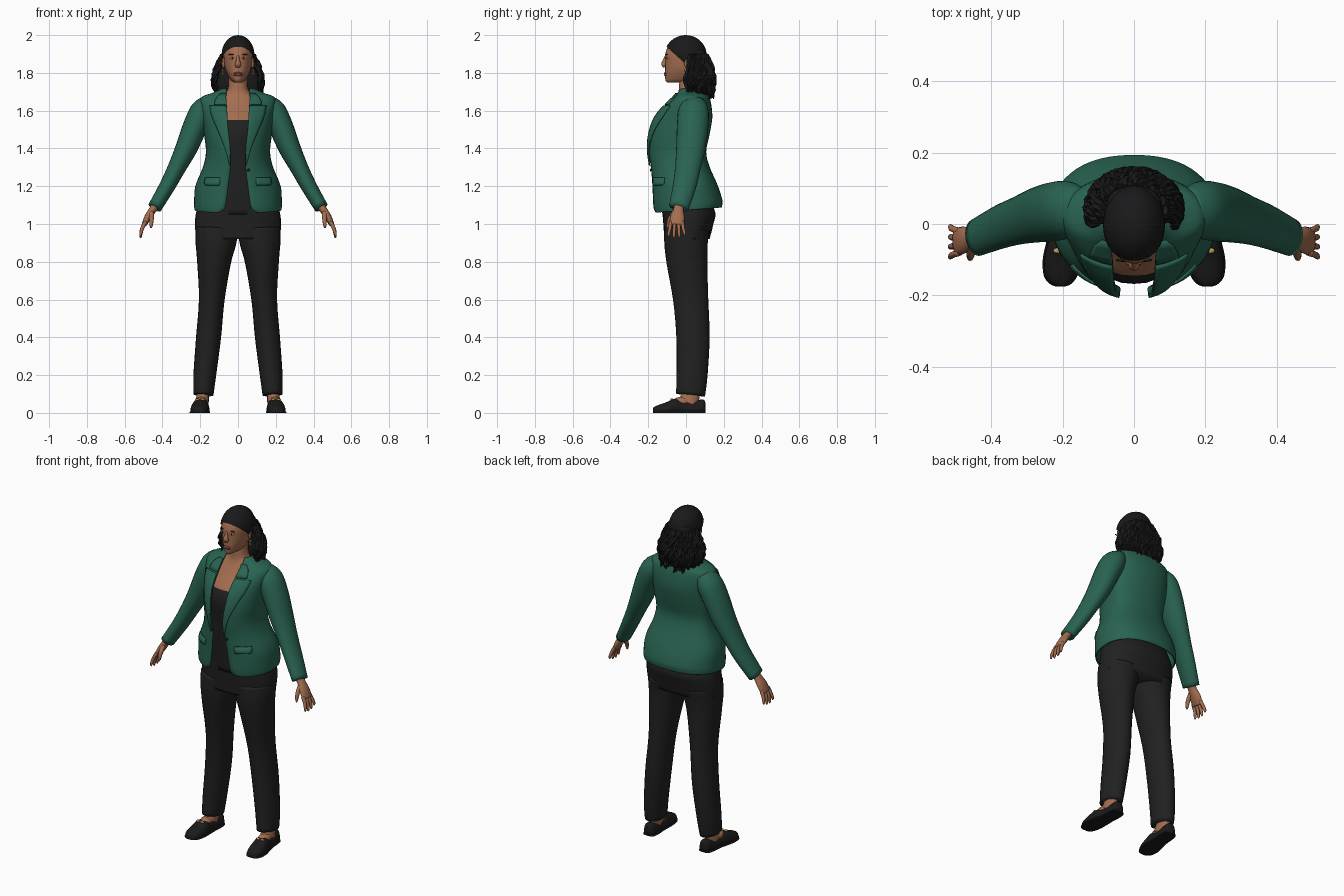
import bpy, bmesh, math, random
from mathutils import Vector, Matrix

random.seed(4)
if "Cube" in bpy.data.objects:
    bpy.data.objects.remove(bpy.data.objects["Cube"])


def material(name, red, green, blue):
    mat = bpy.data.materials.new(name)
    mat.use_nodes = True
    color = (red, green, blue, 1)
    mat.diffuse_color = color
    bsdf = mat.node_tree.nodes["Principled BSDF"]
    bsdf.inputs["Base Color"].default_value = color
    bsdf.inputs["Roughness"].default_value = 0.8
    return mat


GREEN = material("jacket green", 0.022, 0.125, 0.083)
SKIN = material("warm brown skin", 0.37, 0.155, 0.08)
BLACK = material("trouser black", 0.015, 0.015, 0.016)
HAIR = material("hair black", 0.01, 0.01, 0.011)
LEATHER = material("shoe leather", 0.012, 0.011, 0.011)
GOLD = material("gold", 0.5, 0.33, 0.12)
WHITE = material("eye white", 0.6, 0.55, 0.5)
IRIS = material("iris brown", 0.03, 0.015, 0.01)
LIPS = material("lip brown", 0.27, 0.085, 0.06)


def finish(name, bm, mat, mirror=False, thick=0, smooth=True):
    bmesh.ops.recalc_face_normals(bm, faces=bm.faces)
    mesh = bpy.data.meshes.new(name)
    for face in bm.faces:
        face.smooth = smooth
    bm.to_mesh(mesh)
    bm.free()
    mesh.materials.append(mat)
    obj = bpy.data.objects.new(name, mesh)
    bpy.context.collection.objects.link(obj)
    if mirror:
        obj.modifiers.new("mirror", "MIRROR")
    if thick:
        solid = obj.modifiers.new("thickness", "SOLIDIFY")
        solid.thickness, solid.offset = thick, 0
    return obj


def spline(rows, steps=4):
    """Smooth curve of tuples through the given rows."""
    out = []
    last = len(rows) - 1
    for i in range(last):
        around = zip(rows[max(i - 1, 0)], rows[i], rows[i + 1], rows[min(i + 2, last)])
        around = list(around)
        for k in range(steps):
            t = k / steps
            out.append(tuple(
                b + t / 2 * (c - a + t * (2 * a - 5 * b + 4 * c - d + t * (3 * (b - c) + d - a)))
                for a, b, c, d in around))
    return out + [rows[-1]]


def skin(name, rings, mat, closed=True, **options):
    """Surface stretched over a list of rings of points."""
    bm = bmesh.new()
    loops = [[bm.verts.new(p) for p in ring] for ring in rings]
    count = len(loops[0])
    for low, high in zip(loops, loops[1:]):
        for i in range(count if closed else count - 1):
            j = (i + 1) % count
            bm.faces.new((low[i], low[j], high[j], high[i]))
    if closed:
        bm.faces.new(loops[0])
        bm.faces.new(loops[-1])
    return finish(name, bm, mat, **options)


def turn(count):
    return [2 * math.pi * i / count for i in range(count)]


def tube(name, rows, mat, sides=16, steps=4, **options):
    """Tube along rows of x, y, z, width, depth."""
    rows = spline(rows, steps)
    rings = []
    for i, (x, y, z, wide, deep) in enumerate(rows):
        ahead = Vector(rows[min(i + 1, len(rows) - 1)][:3])
        along = (ahead - Vector(rows[max(i - 1, 0)][:3])).normalized()
        side = along.cross(Vector((0, 1, 0))).normalized()
        front = side.cross(along)
        rings.append([Vector((x, y, z)) + side * wide * math.cos(a) + front * deep * math.sin(a)
                      for a in turn(sides)])
    return skin(name, rings, mat, **options)


def power(value, p):
    return math.copysign(abs(value) ** p, value)


def body(name, rows, mat, middle=0.02, p=0.9, sides=32):
    """Upright form from rows of z, half width, front y, back y."""
    rings = []
    for z, wide, front, back in spline(rows):
        rings.append([(wide * power(math.sin(a), p),
                       middle + ((front if math.cos(a) > 0 else back) - middle) * abs(math.cos(a)) ** p, z)
                      for a in turn(sides)])
    return skin(name, rings, mat)


def ball(name, place, size, mat, mirror=False, cut=None, detail=16):
    bm = bmesh.new()
    bmesh.ops.create_uvsphere(bm, u_segments=2 * detail, v_segments=detail, radius=1,
                              matrix=Matrix.Translation(place) @ Matrix.Diagonal((*size, 1)))
    if cut:
        bmesh.ops.bisect_plane(bm, geom=bm.verts[:] + bm.edges[:] + bm.faces[:],
                               plane_co=cut[0], plane_no=cut[1], clear_inner=True)
    return finish(name, bm, mat, mirror=mirror)


# Trousers
body("trouser_hips", [(0.92, 0.222, -0.115, 0.125), (1, 0.228, -0.12, 0.145),
                      (1.06, 0.222, -0.125, 0.155), (1.15, 0.2, -0.13, 0.12)], BLACK)
tube("trouser_legs", [(0.112, 0.005, 0.97, 0.113, 0.12), (0.118, 0, 0.9, 0.108, 0.115),
                      (0.127, 0.005, 0.8, 0.09, 0.108), (0.139, 0.025, 0.6, 0.068, 0.093),
                      (0.156, 0.037, 0.4, 0.066, 0.088), (0.176, 0.032, 0.2, 0.06, 0.082),
                      (0.183, 0.024, 0.095, 0.053, 0.077)], BLACK, sides=24, mirror=True)

# Torso with a straight neckline on the top
torso = body("torso_and_neck", [(1.05, 0.195, -0.125, 0.12), (1.2, 0.185, -0.14, 0.1),
                                (1.36, 0.14, -0.155, 0.07), (1.48, 0.15, -0.168, 0.09),
                                (1.55, 0.155, -0.145, 0.1), (1.62, 0.145, -0.088, 0.1),
                                (1.67, 0.105, -0.052, 0.085), (1.7, 0.062, -0.04, 0.07),
                                (1.74, 0.05, -0.036, 0.06), (1.8, 0.05, -0.03, 0.06)], SKIN)
torso.data.materials.append(BLACK)
for face in torso.data.polygons:
    face.material_index = int(face.center.z < 1.55)

# Jacket: rows of z, half width, front y, back y, half opening
JACKET = spline([(1.06, 0.226, -0.168, 0.185, 0.1), (1.075, 0.228, -0.172, 0.188, 0.076),
                 (1.11, 0.228, -0.175, 0.188, 0.064), (1.2, 0.222, -0.177, 0.165, 0.052),
                 (1.3, 0.182, -0.185, 0.122, 0.04), (1.38, 0.166, -0.197, 0.103, 0.04),
                 (1.47, 0.175, -0.194, 0.12, 0.05), (1.56, 0.185, -0.165, 0.135, 0.056),
                 (1.63, 0.197, -0.108, 0.13, 0.06), (1.67, 0.188, -0.064, 0.12, 0.064),
                 (1.69, 0.135, -0.05, 0.108, 0.063), (1.715, 0.08, -0.035, 0.09, 0.06)])
ROUND, MID = 0.88, 0.02


def jacket_front(x, z):
    for low, high in zip(JACKET, JACKET[1:]):
        if low[0] <= z <= high[0]:
            t = (z - low[0]) / (high[0] - low[0])
            wide, front = (low[i] + t * (high[i] - low[i]) for i in (1, 2))
            return MID + (front - MID) * max(0, 1 - (x / wide) ** (2 / ROUND)) ** (ROUND / 2)


rings = []
for z, wide, front, back, gap in JACKET:
    start = math.asin((gap / wide) ** (1 / ROUND))
    ring = []
    for i in range(25):
        a = start + (math.pi - start) * i / 24
        c = math.cos(a)
        y = MID + ((front if c > 0 else back) - MID) * abs(c) ** ROUND
        lift = 0.08 * (y + 0.17) * max(0, 1.2 - z) / 0.14
        ring.append((0 if i == 24 else wide * math.sin(a) ** ROUND, y, z + lift))
    rings.append(ring)
skin("jacket_body", rings, GREEN, closed=False, mirror=True, thick=0.008)


def panel(name, rows, mat=GREEN, lift=0.01, thick=0.007):
    """Cloth plate lying on the jacket front, from rows of z, inner x, outer x."""
    rings = [[(x, jacket_front(x, z) - lift, z)
              for x in (inner + (outer - inner) * i / 6 for i in range(7))]
             for z, inner, outer in rows]
    skin(name, rings, mat, closed=False, mirror=True, thick=thick)


panel("lapels", spline([(1.31, 0.04, 0.045), (1.4, 0.041, 0.068), (1.5, 0.052, 0.108),
                        (1.57, 0.056, 0.138), (1.625, 0.06, 0.15)]))
panel("collar", [(1.632, 0.06, 0.125), (1.65, 0.061, 0.122), (1.67, 0.063, 0.112), (1.69, 0.062, 0.09)])
panel("pocket_flaps", [(1.205, 0.1, 0.172), (1.215, 0.096, 0.178), (1.245, 0.096, 0.172)])
ball("jacket_button", (0.056, -0.187, 1.285), (0.008, 0.004, 0.008), LEATHER, detail=8)

# Sleeves and hands
tube("sleeves", [(0.15, 0.04, 1.645, 0.045, 0.06), (0.185, 0.04, 1.6, 0.066, 0.08),
                 (0.225, 0.035, 1.52, 0.065, 0.083), (0.274, 0.025, 1.4, 0.058, 0.077),
                 (0.323, 0.01, 1.3, 0.048, 0.068), (0.375, -0.008, 1.2, 0.042, 0.062),
                 (0.441, -0.038, 1.087, 0.037, 0.053)], GREEN, sides=24, mirror=True)
tube("palms", [(0.428, -0.035, 1.11, 0.022, 0.028), (0.452, -0.04, 1.075, 0.02, 0.027),
               (0.477, -0.045, 1.035, 0.019, 0.038), (0.498, -0.05, 0.995, 0.013, 0.038)],
     SKIN, mirror=True)
for i, finger in enumerate(("index", "middle", "ring", "little")):
    y, tip = -0.08 + 0.02 * i, 0.937 - 0.012 * math.sin(i + 0.3)
    spread = 0.4 * (y + 0.05)
    tube(finger + "_fingers", [(0.49, y, 1.012, 0.011, 0.01), (0.508, y + spread / 2, 0.975, 0.01, 0.009),
                               (0.515, y + spread, tip + 0.012, 0.007, 0.008),
                               (0.514, y + spread, tip, 0.003, 0.003)], SKIN, sides=8, mirror=True)
tube("thumbs", [(0.458, -0.06, 1.06, 0.014, 0.014), (0.458, -0.085, 1.025, 0.012, 0.012),
                (0.46, -0.096, 0.99, 0.008, 0.008), (0.461, -0.098, 0.978, 0.003, 0.003)],
     SKIN, sides=8, mirror=True)

# Shoes: rows of y, centre x, half width, height
SHOE = spline([(0.103, 0.186, 0.012, 0.05), (0.093, 0.186, 0.03, 0.07), (0.05, 0.188, 0.037, 0.066),
               (0, 0.192, 0.038, 0.058), (-0.055, 0.198, 0.045, 0.075), (-0.1, 0.203, 0.049, 0.058),
               (-0.145, 0.206, 0.043, 0.042), (-0.168, 0.206, 0.026, 0.032), (-0.175, 0.206, 0.01, 0.024)])


def shoe_part(name, mat, grow, height=None):
    rings = [[(x + (wide + grow) * power(math.cos(a), 0.7), y,
               (height or top) * max(0, math.sin(a)) ** 0.7) for a in turn(20)]
             for y, x, wide, top in SHOE]
    skin(name, rings, mat, mirror=True)


shoe_part("shoe_uppers", LEATHER, 0)
shoe_part("shoe_soles", LEATHER, 0.004, 0.016)
tube("ankles", [(0.185, 0.035, 0.15, 0.032, 0.04), (0.187, 0.025, 0.09, 0.033, 0.048),
                (0.19, 0.01, 0.05, 0.035, 0.055)], SKIN, mirror=True)
ball("insteps", (0.194, -0.02, 0.06), (0.032, 0.05, 0.025), SKIN, mirror=True)
for bar in (-1, 1):
    ball("shoe_buckles", (0.201 + bar * 0.014, -0.075, 0.071), (0.012, 0.008, 0.006), GOLD, mirror=True, detail=6)

# Head and face
body("head", [(1.75, 0.022, -0.1, -0.05), (1.762, 0.038, -0.109, -0.01), (1.79, 0.055, -0.111, 0.03),
              (1.82, 0.067, -0.11, 0.06), (1.86, 0.074, -0.11, 0.08), (1.9, 0.076, -0.11, 0.09),
              (1.94, 0.069, -0.094, 0.088), (1.972, 0.048, -0.058, 0.06)], SKIN, middle=0, p=0.95)
tube("nose", [(0, -0.105, 1.89, 0.007, 0.006), (0, -0.112, 1.868, 0.009, 0.01),
              (0, -0.117, 1.846, 0.016, 0.014), (0, -0.113, 1.83, 0.011, 0.006)], SKIN, sides=12)
ball("eyes", (0.03, -0.099, 1.878), (0.014, 0.006, 0.006), WHITE, mirror=True, detail=8)
ball("irises", (0.03, -0.1035, 1.878), (0.006, 0.003, 0.006), IRIS, mirror=True, detail=8)
ball("eyebrows", (0.032, -0.101, 1.897), (0.019, 0.005, 0.003), HAIR, mirror=True, detail=8)
for z in (1.798, 1.789):
    ball("lips", (0, -0.109, z), (0.024, 0.008, 0.006), LIPS, detail=8)
ball("ears", (0.077, 0.008, 1.853), (0.01, 0.018, 0.03), SKIN, mirror=True, detail=8)
for z in (1.812, 1.795):
    ball("earrings", (0.08, 0, z), (0.005, 0.007, 0.01), GOLD, mirror=True, detail=6)

# Hair: smooth crown, heavy back and wavy locks
ball("hair_crown", (0, -0.002, 1.895), (0.087, 0.111, 0.105), HAIR,
     cut=((0, -0.104, 1.939), (0, 0.9, 1)))
body("hair_back", [(1.92, 0.07, 0.03, 0.1), (1.86, 0.084, 0.025, 0.115), (1.8, 0.1, 0.025, 0.13),
                   (1.74, 0.112, 0.025, 0.138), (1.69, 0.104, 0.035, 0.128), (1.67, 0.08, 0.05, 0.1)],
     HAIR, middle=0.055)
for lock in range(56):
    angle = math.radians(-22 + 224 * (lock + random.random() / 2) / 56)
    end = random.uniform(1.655, 1.71)
    phase = random.uniform(0, 6)
    rows = []
    for k in range(11):
        t = k / 10
        reach = 0.073 + 0.05 * math.sin(t * 2.2) + 0.008 * math.sin(phase + 12 * t)
        swing = angle + 0.09 * math.cos(phase + 12 * t)
        z = 1.895 + (end - 1.895) * t
        fat = 0.012 * (1 - 0.7 * t ** 4)
        rows.append((1.04 * reach * math.cos(swing), 0.04 + 0.88 * reach * math.sin(swing), z, fat, fat))
    tube("hair_lock", rows, HAIR, sides=6, steps=1, smooth=False)
